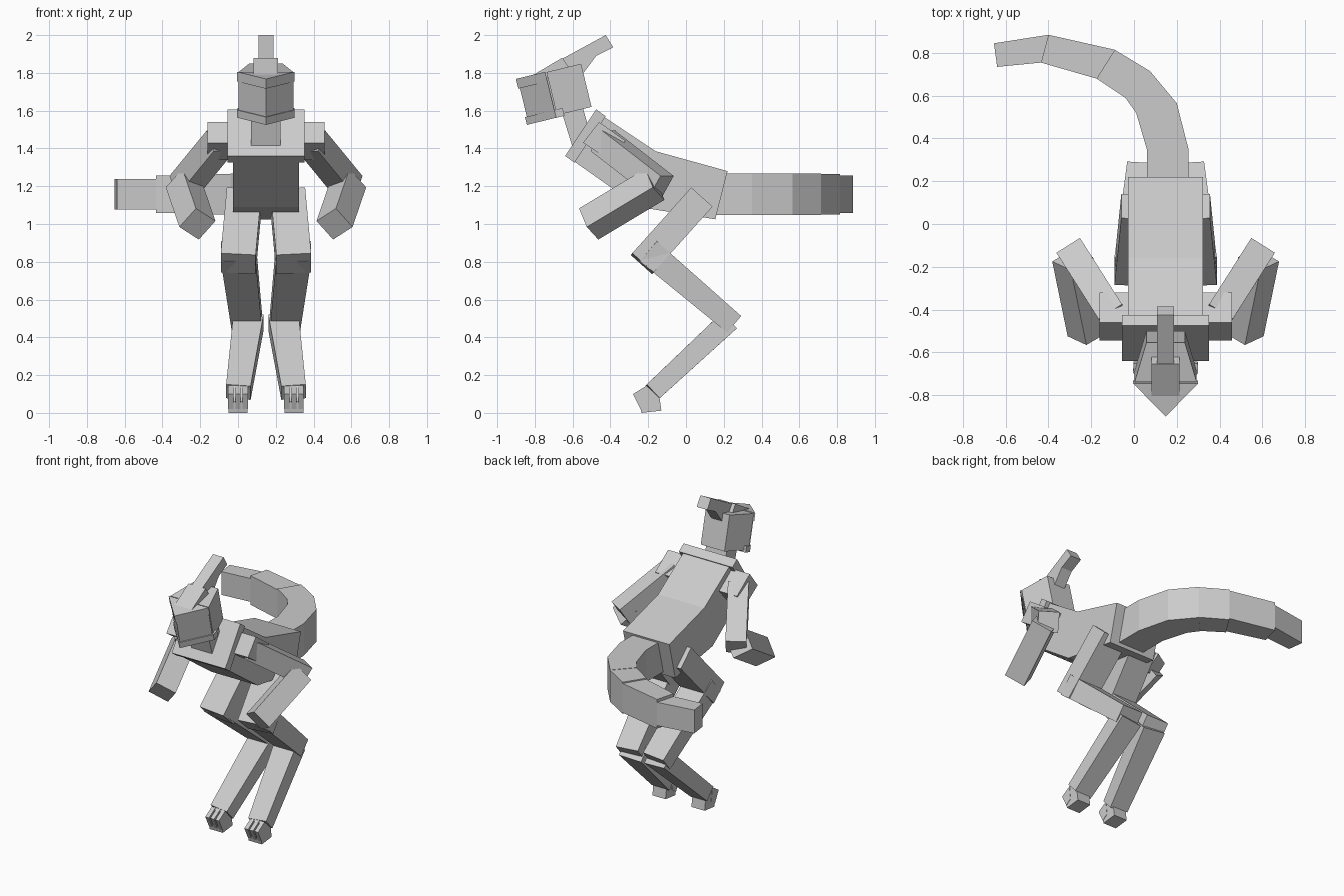
import bpy
from mathutils import Vector

cube = bpy.data.objects.get("Cube")
if cube:
    bpy.data.objects.remove(cube, do_unlink=True)

CX = 0.148  # symmetry plane of the body
grey = bpy.data.materials.new("plain_grey")
grey.use_nodes = True
grey.diffuse_color = (0.6, 0.6, 0.6, 1)
grey.node_tree.nodes["Principled BSDF"].inputs["Base Color"].default_value = (0.6, 0.6, 0.6, 1)


def loft(name, bottom, top):
    """Solid between two rings of points with flat sides."""
    n = len(bottom)
    faces = [tuple(reversed(range(n))), tuple(range(n, 2 * n))]
    faces += [(i, (i + 1) % n, (i + 1) % n + n, i + n) for i in range(n)]
    mesh = bpy.data.meshes.new(name)
    mesh.from_pydata([Vector(p) for p in (*bottom, *top)], [], faces)
    import bmesh
    bm = bmesh.new()
    bm.from_mesh(mesh)
    bmesh.ops.recalc_face_normals(bm, faces=bm.faces)
    bm.to_mesh(mesh)
    bm.free()
    mesh.materials.append(grey)
    obj = bpy.data.objects.new(name, mesh)
    bpy.context.collection.objects.link(obj)
    return obj


def side_prism(name, profile, half, x=CX):
    """Side profile of (y, z) points given a width across x."""
    return loft(name, [(x - half, y, z) for y, z in profile], [(x + half, y, z) for y, z in profile])


def limb(name, a, b, size_a, size_b, hint):
    """Four-sided limb from a to b; each size is (along hint, across it)."""
    a, b = Vector(a), Vector(b)
    axis = (b - a).normalized()
    u = Vector(hint)
    u = (u - axis * u.dot(axis)).normalized()
    v = axis.cross(u)
    signs = ((-1, -1), (1, -1), (1, 1), (-1, 1))
    rings = [[c + u * s * w / 2 + v * t * d / 2 for s, t in signs]
             for c, (w, d) in ((a, size_a), (b, size_b))]
    return loft(name, *rings)


# Trunk and shoulder slab
side_prism("trunk", [(-0.43, 1.565), (-0.16, 1.385), (0.22, 1.28), (0.155, 1.025),
                     (-0.25, 1.09), (-0.59, 1.33)], 0.175)
side_prism("shoulder_slab", [(-0.475, 1.607), (-0.425, 1.57), (-0.59, 1.325), (-0.64, 1.36)], 0.203)
side_prism("neck", [(-0.66, 1.6), (-0.55, 1.63), (-0.49, 1.42), (-0.595, 1.39)], 0.078)

# Head, built on a tilted frame: forward distance d, height h
BACK, FWD, UP = Vector((CX, -0.5, 1.62)), Vector((0, -0.972, -0.235)), Vector((0, -0.235, 0.972))


def head_block(name, footprint, low, high):
    ring = [BACK + Vector((x, 0, 0)) + FWD * d for x, d in footprint]
    return loft(name, [p + UP * low for p in ring], [p + UP * high for p in ring])


head_block("skull", [(-0.09, 0), (0.09, 0), (0.145, 0.188), (-0.145, 0.188)], 0, 0.235)
muzzle = [(-0.145, 0.195), (0.145, 0.195), (0, 0.345)]
head_block("muzzle", muzzle, 0.01, 0.2)
head_block("muzzle_core", [(-0.12, 0.18), (0.12, 0.18), (0.12, 0.2), (-0.12, 0.2)], 0.02, 0.2)
head_block("upper_muzzle_plate", [(-0.152, 0.195), (0.152, 0.195), (0, 0.355)], 0.185, 0.238)
head_block("jaw_plate", [(-0.15, 0.15), (0.15, 0.15), (0.152, 0.195), (0, 0.355), (-0.152, 0.195)],
           -0.012, 0.03)
side_prism("brow", [(-0.815, 1.785), (-0.655, 1.88), (-0.62, 1.83), (-0.75, 1.765)], 0.065)
side_prism("crest", [(-0.71, 1.845), (-0.425, 2.0), (-0.385, 1.935), (-0.475, 1.89),
                     (-0.55, 1.79), (-0.66, 1.8)], 0.04)

# Arms and legs
for side, s in (("right", -1), ("left", 1)):
    def at(x, y, z):
        return (CX + s * x, y, z)

    side_prism(side + "_shoulder", [(-0.46, 1.54), (-0.545, 1.43), (-0.41, 1.34), (-0.32, 1.44)],
               0.08, CX + s * 0.23)
    limb(side + "_upper_arm", at(0.24, -0.44, 1.44), at(0.437, -0.13, 1.2),
         (0.13, 0.13), (0.13, 0.13), (s * 0.8, -0.5, 0))
    limb(side + "_forearm", at(0.435, -0.165, 1.21), at(0.363, -0.515, 1.0),
         (0.137, 0.138), (0.137, 0.138), (-s * 0.105, 0.045, -0.075))
    limb(side + "_thigh", at(0.115, 0.08, 1.138), at(0.147, -0.232, 0.79),
         (0.185, 0.152), (0.185, 0.152), (1, 0, 0))
    limb(side + "_shin", at(0.147, -0.205, 0.86), at(0.1, 0.25, 0.473),
         (0.185, 0.14), (0.16, 0.115), (1, 0, 0))
    limb(side + "_lower_leg", at(0.092, 0.225, 0.485), at(0.146, -0.178, 0.11),
         (0.16, 0.115), (0.13, 0.1), (1, 0, 0))
    side_prism(side + "_foot", [(-0.21, 0.145), (-0.14, 0.08), (-0.13, 0.012), (-0.235, 0),
                                (-0.25, 0.06)], 0.05, CX + s * 0.148)
    for i, offset in enumerate((-0.038, 0, 0.038)):
        side_prism(f"{side}_toe_{i + 1}", [(-0.28, 0.1), (-0.21, 0.143), (-0.2, 0.05), (-0.24, 0.02)],
                   0.014, CX + s * 0.148 + offset)

# Tail, a chain of blocks curling to the right
joints = [((0.06, 0.1), (0.255, 0.1)), ((0.06, 0.35), (0.255, 0.35)),
          ((0.01, 0.52), (0.2, 0.565)), ((-0.04, 0.59), (0.075, 0.715)),
          ((-0.175, 0.68), (-0.09, 0.815)), ((-0.435, 0.755), (-0.4, 0.885)),
          ((-0.64, 0.735), (-0.655, 0.845))]
heights = [0.11, 0.11, 0.11, 0.108, 0.1, 0.08]
for i, h in enumerate(heights):
    (a, b), (c, d) = joints[i], joints[i + 1]
    loft(f"tail_{i + 1}", [(x, y, 1.157 - h) for x, y in (a, b, d, c)],
         [(x, y, 1.157 + h) for x, y in (a, b, d, c)])
